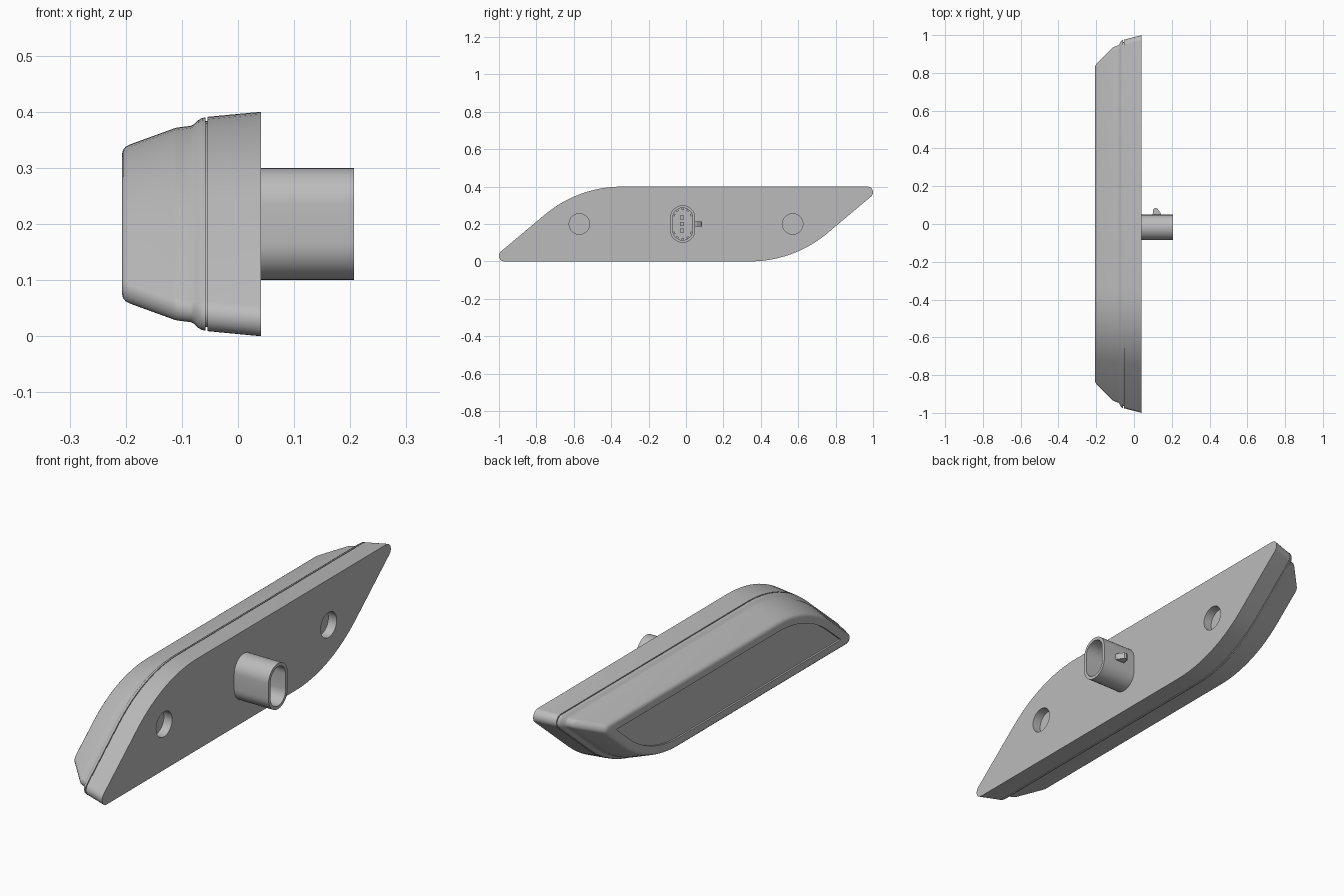
import bpy, bmesh
from math import sin, cos, tan, pi, radians
from mathutils import Matrix, Vector

cube = bpy.data.objects.get("Cube")
if cube:
    bpy.data.objects.remove(cube, do_unlink=True)

grey = bpy.data.materials.new("plain grey")
grey.use_nodes = True
colour = (0.5, 0.5, 0.5, 1)
grey.diffuse_color = colour
grey.node_tree.nodes["Principled BSDF"].inputs["Base Color"].default_value = colour

HEIGHT, MID = 0.4, 0.2
SLOPE = radians(40)
BIG_R, ARC_Y = 0.64, 0.343
CORNER_Y = ARC_Y + BIG_R * sin(SLOPE) + (HEIGHT - BIG_R * (1 - cos(SLOPE))) / tan(SLOPE)


def outline(x, inset, fillet):
    """Slanted outline: big arc below, small fillet at the tip, repeated by half a turn."""
    pts = []
    r = BIG_R - inset
    for i in range(13):
        a = SLOPE * i / 12
        pts.append((ARC_Y + r * sin(a), BIG_R - r * cos(a)))
    cy = CORNER_Y - (inset + fillet) / tan(SLOPE / 2)
    cz = HEIGHT - inset - fillet
    for i in range(11):
        t = SLOPE - pi / 2 + (pi - SLOPE) * i / 10
        pts.append((cy + fillet * cos(t), cz + fillet * sin(t)))
    pts += [(-y, HEIGHT - z) for y, z in pts]
    return [Vector((x, y, z)) for y, z in pts]


def stadium(x, r, half=0.033, cy=-0.018, n=16):
    """Upright slot shape with round ends."""
    pts = []
    for end in (1, -1):
        for i in range(n + 1):
            t = pi * i / n + (0 if end == 1 else pi)
            pts.append(Vector((x, cy + r * cos(t), MID + end * half + r * sin(t))))
    return pts


def finish(name, bm):
    bmesh.ops.recalc_face_normals(bm, faces=bm.faces)
    mesh = bpy.data.meshes.new(name)
    bm.to_mesh(mesh)
    bm.free()
    mesh.materials.append(grey)
    obj = bpy.data.objects.new(name, mesh)
    bpy.context.collection.objects.link(obj)
    return obj


def loft(name, rings):
    """Skin a list of equal rings and cap both ends."""
    bm = bmesh.new()
    loops = [[bm.verts.new(p) for p in ring] for ring in rings]
    for a, b in zip(loops, loops[1:]):
        for i in range(len(a)):
            j = (i + 1) % len(a)
            bm.faces.new((a[i], a[j], b[j], b[i]))
    bm.faces.new(loops[0])
    bm.faces.new(loops[-1])
    return finish(name, bm)


def add_box(bm, centre, size, turn=0):
    m = Matrix.Translation(centre) @ Matrix.Rotation(turn, 4, "X") @ Matrix.Diagonal((*size, 1))
    bmesh.ops.create_cube(bm, size=1, matrix=m)


def smooth(obj, angle=30):
    bpy.ops.object.select_all(action="DESELECT")
    obj.select_set(True)
    bpy.context.view_layer.objects.active = obj
    bpy.ops.object.shade_smooth_by_angle(angle=radians(angle))


# Base plate, with a stepped-in seam on the lens side
base = loft("base_plate", [outline(*p) for p in (
    (0.041, 0, 0.03), (-0.054, 0.009, 0.03), (-0.054, 0.016, 0.026), (-0.062, 0.016, 0.026))])

# Two round mounting holes in the back of the plate
for y in (-0.57, 0.57):
    bm = bmesh.new()
    bmesh.ops.create_cone(bm, cap_ends=True, segments=40, radius1=0.055, radius2=0.055, depth=0.08,
                          matrix=Matrix.Translation((0.041, y, MID)) @ Matrix.Rotation(pi / 2, 4, "Y"))
    cutter = finish("hole_cutter", bm)
    cutter.hide_render = True
    cut = base.modifiers.new("hole", "BOOLEAN")
    cut.operation, cut.solver, cut.object = "DIFFERENCE", "EXACT", cutter
    bpy.context.view_layer.objects.active = base
    bpy.ops.object.modifier_apply(modifier=cut.name)
    bpy.data.objects.remove(cutter, do_unlink=True)
smooth(base)

# Lens cover: lip, shoulder, tapered wall, rounded rim and a recessed panel
lens = loft("lens_cover", [outline(*p) for p in (
    (-0.058, 0.016, 0.026), (-0.058, 0.010, 0.028), (-0.064, 0.011, 0.028), (-0.071, 0.015, 0.026),
    (-0.078, 0.022, 0.024), (-0.084, 0.025, 0.022), (-0.108, 0.028, 0.022), (-0.115, 0.030, 0.022),
    (-0.192, 0.058, 0.022), (-0.200, 0.062, 0.020), (-0.205, 0.068, 0.016), (-0.207, 0.076, 0.012),
    (-0.207, 0.100, 0.002), (-0.199, 0.100, 0.002))])
smooth(lens)

# Hollow connector sleeve on the back
sleeve = loft("connector_sleeve", [stadium(*p) for p in (
    (0.039, 0.067), (0.207, 0.067), (0.207, 0.053), (0.05, 0.053))])
smooth(sleeve)

# Keying ribs around the inside of the sleeve
bm = bmesh.new()
for end in (1, -1):
    for i in range(5):
        t = end * pi * (i + 0.5) / 5
        add_box(bm, (0.075, -0.018 + 0.049 * cos(t), MID + end * 0.033 + 0.049 * sin(t)),
                (0.06, 0.012, 0.014), t)
finish("sleeve_ribs", bm)

# Contact pins
bm = bmesh.new()
for dz in (-0.035, 0, 0.035):
    add_box(bm, (0.085, -0.022, MID + dz), (0.08, 0.02, 0.02))
finish("contact_pins", bm)

# Wedge-shaped latch on the side of the sleeve
bm = bmesh.new()
side = [(0.098, 0.045), (0.145, 0.045), (0.14, 0.06), (0.122, 0.083), (0.112, 0.085), (0.102, 0.078)]
face = bm.faces.new([bm.verts.new((x, y, MID - 0.014)) for x, y in side])
new = bmesh.ops.extrude_face_region(bm, geom=[face])["geom"]
bmesh.ops.translate(bm, vec=(0, 0, 0.028), verts=[v for v in new if isinstance(v, bmesh.types.BMVert)])
finish("latch_wedge", bm)
